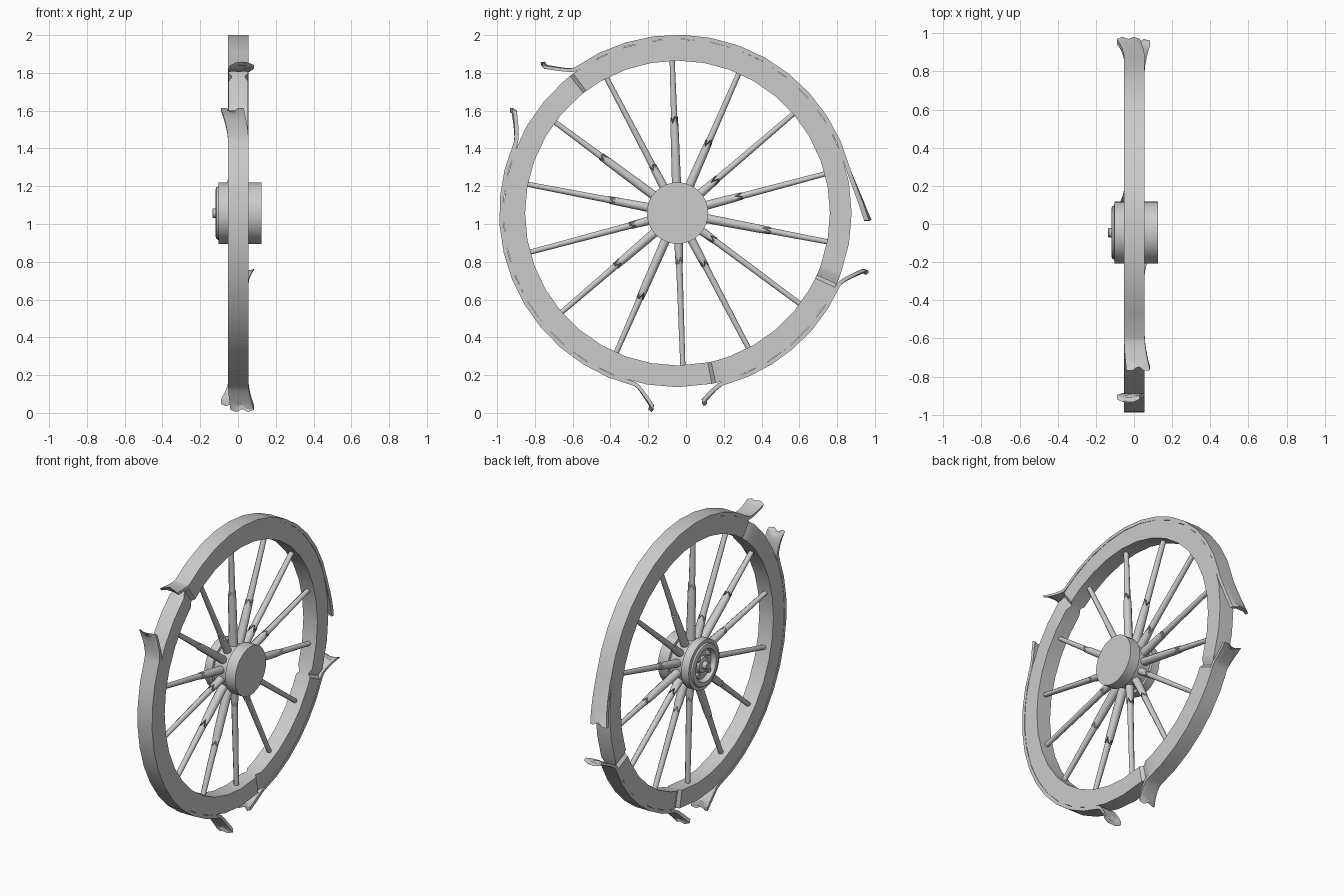
import bpy, bmesh, math, random
from mathutils import Vector

if "Cube" in bpy.data.objects:
    bpy.data.objects.remove(bpy.data.objects["Cube"])

random.seed(4)
CY, CZ = -0.045, 1.058            # wheel centre
R_IN, R_OUT, R_TYRE = 0.807, 0.922, 0.944

grey = bpy.data.materials.new("weathered grey")
grey.diffuse_color = (0.6, 0.6, 0.6, 1)
grey.use_nodes = True
grey.node_tree.nodes["Principled BSDF"].inputs["Base Color"].default_value = grey.diffuse_color


def polar(x, deg, r, side=0.0):
    """Point on the wheel: angle from +y towards +z, optional tangential offset."""
    a = math.radians(deg)
    return Vector((x, CY + r * math.cos(a) - side * math.sin(a),
                   CZ + r * math.sin(a) + side * math.cos(a)))


def loft(name, rings, cyclic=False, angle=35):
    """Skin a list of equal-length point rings; open ends get caps."""
    bm = bmesh.new()
    vs = [[bm.verts.new(p) for p in ring] for ring in rings]
    n, m = len(vs), len(vs[0])
    for i in range(n if cyclic else n - 1):
        a, b = vs[i], vs[(i + 1) % n]
        for j in range(m):
            k = (j + 1) % m
            bm.faces.new((a[j], a[k], b[k], b[j]))
    if not cyclic:
        bm.faces.new(vs[0])
        bm.faces.new(vs[-1])
    bmesh.ops.recalc_face_normals(bm, faces=bm.faces)
    me = bpy.data.meshes.new(name)
    bm.to_mesh(me)
    bm.free()
    me.materials.append(grey)
    ob = bpy.data.objects.new(name, me)
    bpy.context.collection.objects.link(ob)
    bpy.ops.object.select_all(action='DESELECT')
    ob.select_set(True)
    bpy.context.view_layer.objects.active = ob
    bpy.ops.object.shade_smooth_by_angle(angle=math.radians(angle))
    return ob


def lathe(name, profile, y=CY, z=CZ, sides=32):
    """Revolve (x, radius) points about the axle direction."""
    return loft(name, [[Vector((x, y + r * math.cos(2 * math.pi * i / sides),
                                z + r * math.sin(2 * math.pi * i / sides)))
                        for i in range(sides)] for x, r in profile])


# Wooden rim, pinched at three cracked joints
joints = (128.4, -23.7, -77.0)
stations = [(a, 0.0) for a in range(-180, 180, 10)
            if all(abs(a - j) > 3.5 for j in joints)]
for j in joints:
    stations += [(j - 1.6, 0.0), (j - 0.3, 0.018), (j + 0.6, 0.014), (j + 2.4, 0.0)]
rim = []
for a, dip in sorted(stations):
    lo, hi = -0.05 + dip, 0.054 - dip
    rim.append([polar(lo, a, R_IN), polar(hi, a, R_IN),
                polar(hi, a, R_OUT), polar(lo, a, R_OUT)])
loft("wooden_rim", rim, cyclic=True)


# Iron tyre strips with peeled, flared and notched ends
def tyre_ring(a, r, lift, shift, tip):
    """Strip section; lift 0..1 along the peeled end, shift picks the flare side."""
    lo, hi = -0.052, 0.056
    f = lift ** 2
    lo -= f * (0.038 if shift < 0 else -0.012)
    hi += f * (0.028 if shift > 0 else -0.026)
    notch = (0, 0.5, 1.5, 0.4, 0.1)
    low, high = [], []
    for i in range(5):
        x = lo + (hi - lo) * i / 4
        ang = a + tip * notch[i]
        wave = 0.006 * lift * (1 if i in (1, 3) else -1)
        low.append(polar(x, ang, r + wave))
        high.append(polar(x, ang, r + wave + R_TYRE - R_OUT + 0.004 * lift))
    return low + high[::-1]


# (start angle, start tip angle, start tip radius, end angle, end tip angle, end tip radius)
strips = ((125.4, 132.7, 1.045, 14.5, -2.4, 0.995),
          (-23.9, -16.7, 1.03, -75.2, -82.6, 1.0),
          (-104.0, -97.0, 1.03, -203.3, -212.5, 1.015))
for n, (a0, t0, r0, a1, t1, r1) in enumerate(strips):
    rings = []
    for i in range(6, 0, -1):
        t = i / 6
        rings.append(tyre_ring(a0 + (t0 - a0) * t, R_OUT + (r0 - R_OUT) * t ** 1.4,
                               t, 1, -1 if i == 6 else 0))
    steps = max(4, round((a0 - a1) / 9))
    for i in range(steps + 1):
        rings.append(tyre_ring(a0 + (a1 - a0) * i / steps, R_OUT, 0, 1, 0))
    for i in range(1, 7):
        t = i / 6
        rings.append(tyre_ring(a1 + (t1 - a1) * t, R_OUT + (r1 - R_OUT) * t ** 1.5,
                               t, -1, 1 if i == 6 else 0))
    loft(f"iron_tyre_{n + 1}", rings)


# Spokes: thick inner stub with a splintered end, thinner outer part
def spoke_ring(deg, r, half, jag=0.0, sides=8):
    ring = []
    for i in range(sides):
        c = 2 * math.pi * (i + 0.5) / sides
        rr = r + (jag * random.uniform(0.5, 1) * (1 if i % 2 else -1) if jag else 0)
        ring.append(polar(half * 1.15 * math.cos(c), deg, rr, half * math.sin(c)))
    return ring


breaks = (0.49, 0.40, 0.26, 0.34, 0.48, 0.23, 0.30,
          0.25, 0.48, 0.41, 0.24, 0.35, 0.49, 0.27)
for n, rb in enumerate(breaks):
    deg = 92 - n * 360 / 14
    loft(f"spoke_stub_{n + 1}", [spoke_ring(deg, 0.08, 0.027),
                                 spoke_ring(deg, rb - 0.04, 0.023),
                                 spoke_ring(deg, rb, 0.021, 0.025)], angle=50)
    loft(f"spoke_outer_{n + 1}", [spoke_ring(deg, rb - 0.06, 0.019),
                                  spoke_ring(deg, 0.82, 0.0145)], angle=50)

# Hub barrel with a waist and a dished, lipped end
lathe("hub", [(0.125, 0.163), (0.052, 0.163), (0.05, 0.145), (-0.045, 0.145),
              (-0.047, 0.163), (-0.102, 0.163), (-0.104, 0.142), (-0.114, 0.137),
              (-0.119, 0.125), (-0.117, 0.108), (-0.085, 0.1)])

# Axle end and surrounding lugs inside the dish
lathe("axle_collar", [(-0.08, 0.055), (-0.1, 0.05), (-0.104, 0.04)], sides=20)
lathe("axle_end", [(-0.08, 0.025), (-0.132, 0.025), (-0.136, 0.021)], sides=16)
for n in range(4):
    a = math.radians(45 + 90 * n)
    lathe(f"hub_lug_{n + 1}", [(-0.08, 0.018), (-0.105, 0.016)],
          CY + 0.078 * math.cos(a), CZ + 0.078 * math.sin(a), 10)
